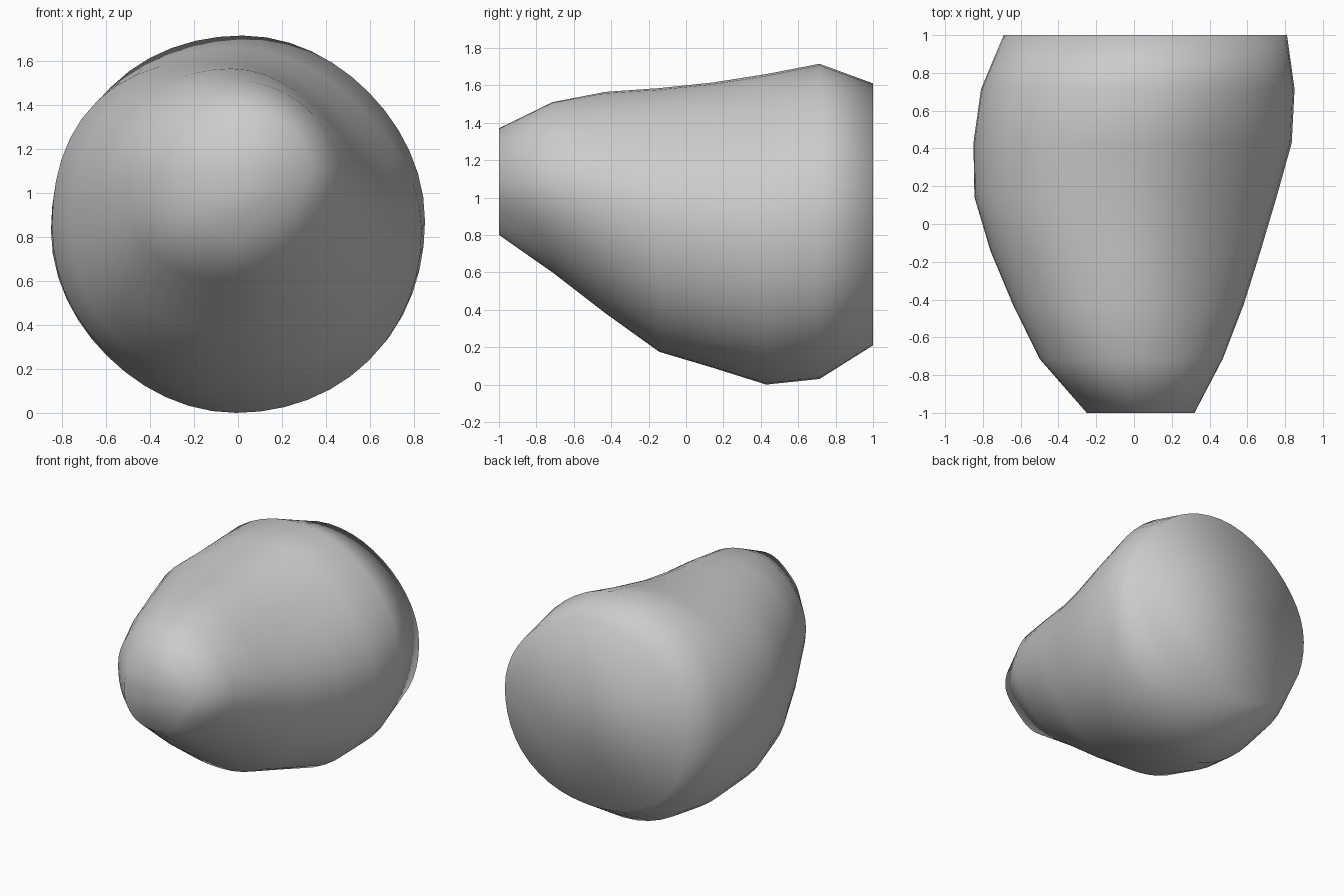
import bpy, bmesh
from math import cos, sin, tau

if "Cube" in bpy.data.objects:
    bpy.data.objects.remove(bpy.data.objects["Cube"])

SEGMENTS = 48

# Cross-sections from front to back: y, left x, right x, bottom z, top z, then the
# bulge at the four diagonals (upper right, upper left, lower left, lower right)
SECTIONS = [
    (-1.000, -0.25, 0.32, 0.80, 1.37, (0.00, -0.08, 0.08, -0.10)),
    (-0.714, -0.50, 0.47, 0.60, 1.51, (-0.01, -0.02, 0.06, -0.04)),
    (-0.429, -0.64, 0.58, 0.38, 1.565, (-0.06, 0.01, 0.06, -0.01)),
    (-0.143, -0.76, 0.67, 0.175, 1.585, (-0.06, 0.03, 0.04, 0.01)),
    (0.143, -0.845, 0.755, 0.09, 1.615, (-0.06, 0.05, 0.02, 0.02)),
    (0.429, -0.85, 0.835, 0.00, 1.66, (-0.05, 0.03, -0.02, 0.01)),
    (0.714, -0.81, 0.85, 0.03, 1.715, (-0.02, 0.02, -0.01, 0.02)),
    (1.000, -0.69, 0.81, 0.21, 1.61, (-0.02, -0.03, 0.03, 0.03)),
]


def add_ring(bm, y, x0, x1, z0, z1, bulge):
    """One elliptical ring filling the given bounds, bulged per quadrant."""
    cx, cz = (x0 + x1) / 2, (z0 + z1) / 2
    rx, rz = (x1 - x0) / 2, (z1 - z0) / 2
    verts = []
    for i in range(SEGMENTS):
        t = tau * i / SEGMENTS
        r = 1 + bulge[i * 4 // SEGMENTS] * sin(2 * t) ** 2
        verts.append(bm.verts.new((cx + r * rx * cos(t), y, cz + r * rz * sin(t))))
    return verts


# Tapered body lofted through the rings
bm = bmesh.new()
rings = [add_ring(bm, *s) for s in SECTIONS]
for a, b in zip(rings, rings[1:]):
    for i in range(SEGMENTS):
        j = (i + 1) % SEGMENTS
        bm.faces.new((a[i], a[j], b[j], b[i]))

# Flat end caps, fanned from the vertex on the right side
for ring in (rings[0], rings[-1]):
    for i in range(1, SEGMENTS - 1):
        bm.faces.new((ring[0], ring[i], ring[i + 1]))

bmesh.ops.recalc_face_normals(bm, faces=bm.faces)
for face in bm.faces:
    face.smooth = True

mesh = bpy.data.meshes.new("tapered_body")
bm.to_mesh(mesh)
bm.free()
body = bpy.data.objects.new("tapered_body", mesh)
bpy.context.collection.objects.link(body)
